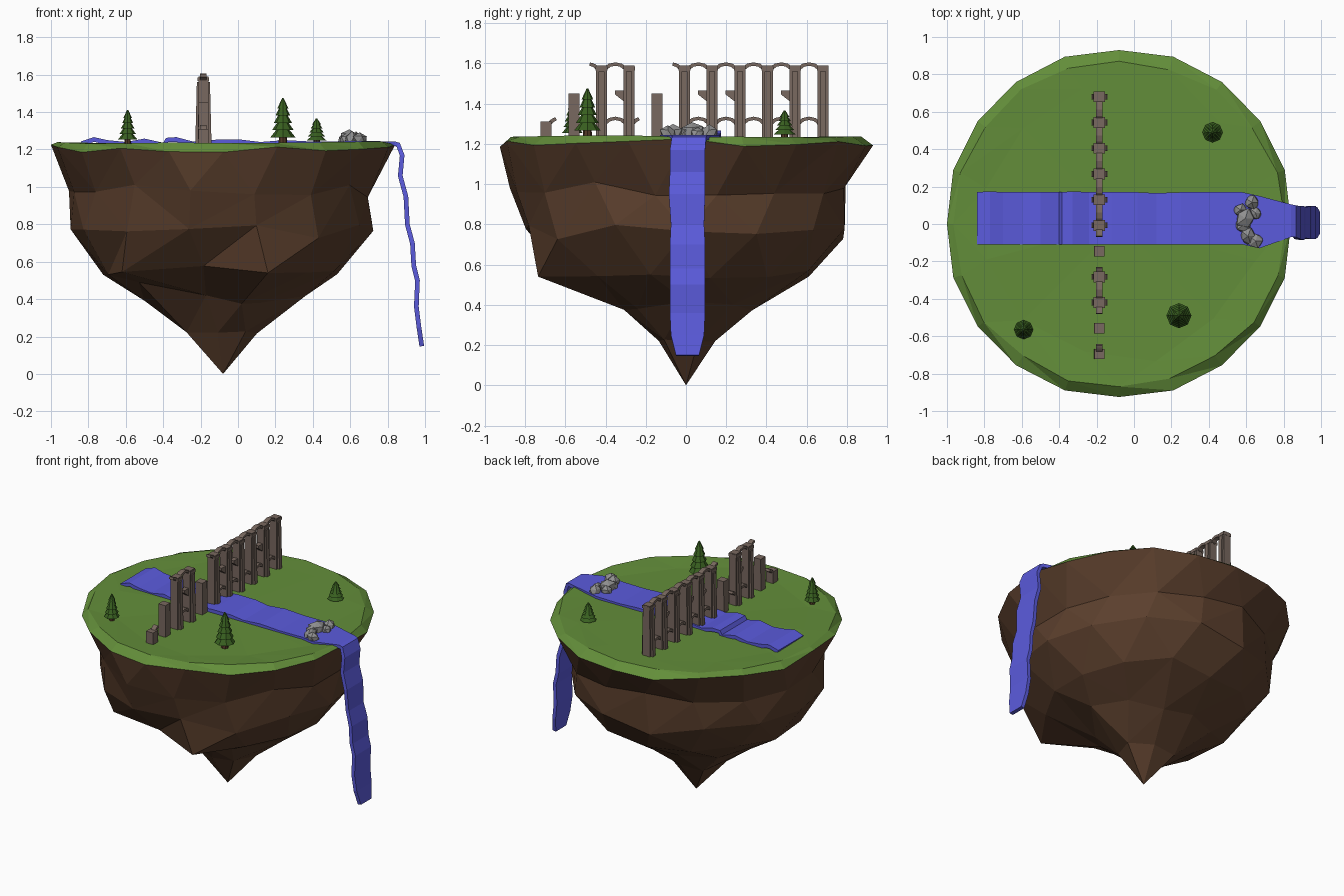
import bpy, bmesh, math, random
from mathutils import Vector

if "Cube" in bpy.data.objects:
    bpy.data.objects.remove(bpy.data.objects["Cube"])

random.seed(4)
CX = -0.08                      # island axis
GROUND = 1.225


def material(name, rgb):
    m = bpy.data.materials.new(name)
    m.diffuse_color = (*rgb, 1)
    m.use_nodes = True
    m.node_tree.nodes["Principled BSDF"].inputs["Base Color"].default_value = m.diffuse_color
    return m


GRASS = material("grass green", (0.125, 0.27, 0.042))
EARTH = material("earth brown", (0.105, 0.05, 0.026))
WATER = material("water blue", (0.105, 0.105, 0.72))
STONE = material("ruin stone", (0.19, 0.14, 0.115))
ROCK = material("boulder grey", (0.28, 0.28, 0.28))
PINE = material("pine green", (0.04, 0.115, 0.014))
BARK = material("bark brown", (0.09, 0.04, 0.02))


def finish(name, bm, mat):
    bmesh.ops.recalc_face_normals(bm, faces=bm.faces)
    me = bpy.data.meshes.new(name)
    bm.to_mesh(me)
    bm.free()
    me.materials.append(mat)
    ob = bpy.data.objects.new(name, me)
    bpy.context.collection.objects.link(ob)
    return ob


def ring(n, z, radii, off=0.0, jit=0.0, zjit=0.0):
    """Ring of points; radii are given for +x, +y, -x, -y and blended."""
    pts = []
    for i in range(n):
        a = 2 * math.pi * (i + off) / n
        c, s = math.cos(a), math.sin(a)
        r = radii[0 if c > 0 else 2] * c * c + radii[1 if s > 0 else 3] * s * s
        r *= 1 + random.uniform(-jit, jit)
        pts.append(Vector((CX + r * c, r * s, z + random.uniform(-zjit, zjit))))
    return pts


def zipper(bm, A, B, oa, ob):
    """Triangles between two rings with different point counts."""
    i = j = 0
    n, m = len(A), len(B)
    while i < n or j < m:
        if j >= m or (i < n and (i + 1 + oa) / n <= (j + 1 + ob) / m):
            bm.faces.new((A[i % n], A[(i + 1) % n], B[j % m]))
            i += 1
        else:
            bm.faces.new((A[i % n], B[(j + 1) % m], B[j % m]))
            j += 1


# Grass cap: drooping rim, raised edge and nearly flat top
under = ring(20, 1.2, (0.92, 0.93, 0.92, 0.925), 0, 0.0, 0.018)
for k, p in enumerate(under):
    if k % 5:                   # fuller diagonals
        p.x, p.y = CX + (p.x - CX) * 1.012, p.y * 1.012
    if abs(p.x - CX) > 0.9:     # higher at the two ends
        p.z = 1.225
rim = ring(20, 1.236, (0.89, 0.875, 0.89, 0.875), 0.0, 0.012, 0.006)
inner = ring(12, 1.23, (0.72, 0.74, 0.74, 0.74), 0.5, 0.05, 0.006)
bm = bmesh.new()
U, R, I = ([bm.verts.new(p) for p in ps] for ps in (under, rim, inner))
zipper(bm, U, R, 0, 0)
zipper(bm, R, I, 0, 0.5)
mid = bm.verts.new((CX, 0, 1.228))
for k in range(12):
    bm.faces.new((I[k], I[(k + 1) % 12], mid))
finish("grass_top", bm, GRASS)

# Earth body: uneven rings down to the point, with some vertices pulled to spurs
spurs = {13: [(0.16, -0.735, 0.54), (-0.62, -0.50, 0.545)],
         10: [(-0.53, -0.27, 0.49), (0.12, -0.24, 0.38)]}
bm = bmesh.new()
prev, po = [bm.verts.new(p) for p in under], 0
layers = [(16, 0.98, (0.80, 0.82, 0.82, 0.88), 0.5, 0.025, 0.04),
          (14, 0.76, (0.79, 0.80, 0.82, 0.81), 0.0, 0.02, 0.04),
          (13, 0.56, (0.61, 0.64, 0.66, 0.60), 0.4, 0.05, 0.03),
          (10, 0.40, (0.42, 0.36, 0.44, 0.30), 0.0, 0.06, 0.03),
          (6, 0.22, (0.19, 0.15, 0.22, 0.13), 0.3, 0.04, 0.01)]
for n, z, radii, off, jit, zj in layers:
    pts = ring(n, z, radii, off, jit, zj)
    for spur in spurs.get(n, []):
        s = Vector(spur)
        min(pts, key=lambda p: (p - s).length)[:] = s
    cur = [bm.verts.new(p) for p in pts]
    zipper(bm, prev, cur, po, off)
    prev, po = cur, off
tip = bm.verts.new((CX, 0, 0))
for k in range(len(prev)):
    bm.faces.new((prev[k], prev[(k + 1) % len(prev)], tip))
finish("earth_body", bm, EARTH)

# River and waterfall: one ribbon of (x, z, y_min, y_max)
path = [(-0.84, 1.243, -.11, .17), (-0.77, 1.266, -.11, .175), (-0.70, 1.25, -.11, .17),
        (-0.60, 1.240, -.11, .17), (-0.50, 1.258, -.11, .17), (-0.40, 1.236, -.11, .17),
        (-0.385, 1.262, -.11, .17), (-0.33, 1.266, -.11, .175), (-0.24, 1.242, -.11, .17),
        (-0.12, 1.252, -.11, .17), (0.02, 1.252, -.11, .17), (0.12, 1.240, -.11, .165),
        (0.25, 1.25, -.11, .17), (0.40, 1.242, -.11, .17), (0.58, 1.244, -.11, .17),
        (0.67, 1.245, -.13, .15), (0.84, 1.243, -.07, .105), (0.865, 1.235, -.07, .10),
        (0.89, 1.17, -.08, .095), (0.88, 1.06, -.08, .095), (0.91, 0.95, -.085, .095),
        (0.918, 0.80, -.075, .09), (0.945, 0.70, -.08, .095), (0.952, 0.58, -.08, .095),
        (0.972, 0.50, -.08, .095), (0.966, 0.36, -.08, .095), (0.98, 0.25, -.075, .09),
        (0.995, 0.15, -.05, .065)]
bm = bmesh.new()
rows = [(bm.verts.new((x, a, z)), bm.verts.new((x, b, z))) for x, z, a, b in path]
for (a, b), (c, d) in zip(rows, rows[1:]):
    bm.faces.new((a, c, d, b))
water = finish("river_and_waterfall", bm, WATER)
if water.data.polygons[3].normal.z < 0:
    water.data.flip_normals()
mod = water.modifiers.new("thickness", "SOLIDIFY")
mod.thickness, mod.offset = 0.025, -1


def frustum(bm, x, y, z0, z1, wx0, wx1, wy):
    """Box whose x width changes from bottom to top."""
    v = [bm.verts.new((x + sx * w / 2, y + sy * wy / 2, z))
         for z, w in ((z0, wx0), (z1, wx1))
         for sx, sy in ((-1, -1), (1, -1), (1, 1), (-1, 1))]
    for f in ((0, 1, 2, 3), (4, 5, 6, 7), *((k, (k + 1) % 4, 4 + (k + 1) % 4, 4 + k) for k in range(4))):
        bm.faces.new([v[k] for k in f])


def prism(bm, yz, x, half):
    """Flat outline in y-z extruded along x."""
    L, Rr = ([bm.verts.new((x + s * half, y, z)) for y, z in yz] for s in (-1, 1))
    bm.faces.new(L)
    bm.faces.new(Rr)
    for k in range(len(yz)):
        q = (k + 1) % len(yz)
        bm.faces.new((L[k], L[q], Rr[q], Rr[k]))


def arch(bm, yc, z, t0, t1):
    ts = [math.radians(t0 + (t1 - t0) * k / 6) for k in range(7)]
    out = [(yc + 0.066 * math.cos(t), z + 0.052 * math.sin(t)) for t in ts]
    inn = [(yc + 0.046 * math.cos(t), z + 0.035 * math.sin(t)) for t in reversed(ts)]
    prism(bm, out + inn, XW, 0.017)


# Ruined aqueduct
XW, STEP = -0.185, 0.1375
ys = [0.68 - STEP * k for k in range(11)]
tops = {6: 1.45, 9: 1.45, 10: 1.31}
bm = bmesh.new()
for k, y in enumerate(ys):
    top = tops.get(k, 1.59)
    frustum(bm, XW, y, GROUND - 0.02, top, 0.056, 0.054, 0.055)
    if k not in tops:
        frustum(bm, XW, y, GROUND - 0.02, 1.56, 0.088, 0.07, 0.03)
        frustum(bm, XW, y, 1.565, 1.585, 0.062, 0.062, 0.058)
finish("aqueduct_pillars", bm, STONE)

bm = bmesh.new()
for k in range(10):
    yc = ys[k] - STEP / 2
    if k < 5 or k == 7:         # whole arches
        arch(bm, yc, 1.553, 0, 180)
        arch(bm, yc, 1.283, 0, 180)
    elif k in (5, 8):           # broken arches
        arch(bm, yc, 1.553, 0, 80)
    if k in (6, 9):
        arch(bm, yc, 1.283, 110, 180)
    if k in (1, 3, 4, 7):       # broken middle brackets
        e = ys[k] - 0.025
        prism(bm, [(e, 1.41), (e, 1.465), (e - 0.045, 1.465), (e - 0.045, 1.445)], XW, 0.016)
finish("aqueduct_arches", bm, STONE)


def cone(bm, x, y, z0, z1, r0, r1, n):
    lo, hi = ([bm.verts.new((x + r * math.cos(2 * math.pi * k / n), y + r * math.sin(2 * math.pi * k / n), z))
               for k in range(n)] for r, z in ((r0, z0), (r1, z1)))
    bm.faces.new(lo)
    bm.faces.new(hi)
    for k in range(n):
        q = (k + 1) % n
        bm.faces.new((lo[k], lo[q], hi[q], hi[k]))


# Pine trees: trunk and five stacked skirts
for num, (x, y, h, r) in enumerate([(-0.59, -0.565, 0.185, 0.051), (0.24, -0.49, 0.25, 0.067),
                                    (0.42, 0.49, 0.14, 0.054)], 1):
    bm = bmesh.new()
    cone(bm, x, y, GROUND - 0.01, GROUND + h * 0.24, r * 0.36, r * 0.3, 8)
    finish(f"tree_trunk_{num}", bm, BARK)
    bm = bmesh.new()
    for k in range(5):
        z = GROUND + h * (0.16 + 0.155 * k)
        rk = r * (1 - 0.14 * k)
        cone(bm, x, y, z, z + h * (0.22 if k == 4 else 0.2), rk, 0.004 if k == 4 else rk * 0.4, 8)
    finish(f"tree_needles_{num}", bm, PINE)

# Boulders at the lip of the fall
bm = bmesh.new()
for x, y, z, r in [(0.595, 0.03, 1.258, 0.058), (0.585, -0.005, 1.25, 0.046), (0.63, 0.115, 1.252, 0.04),
                   (0.65, 0.06, 1.25, 0.037), (0.61, -0.065, 1.25, 0.048), (0.65, -0.09, 1.25, 0.043),
                   (0.57, 0.075, 1.25, 0.037)]:
    for v in bmesh.ops.create_icosphere(bm, subdivisions=1, radius=r)["verts"]:
        v.co = v.co * random.uniform(0.8, 1.15) + Vector((x, y, z))
finish("boulders", bm, ROCK)
